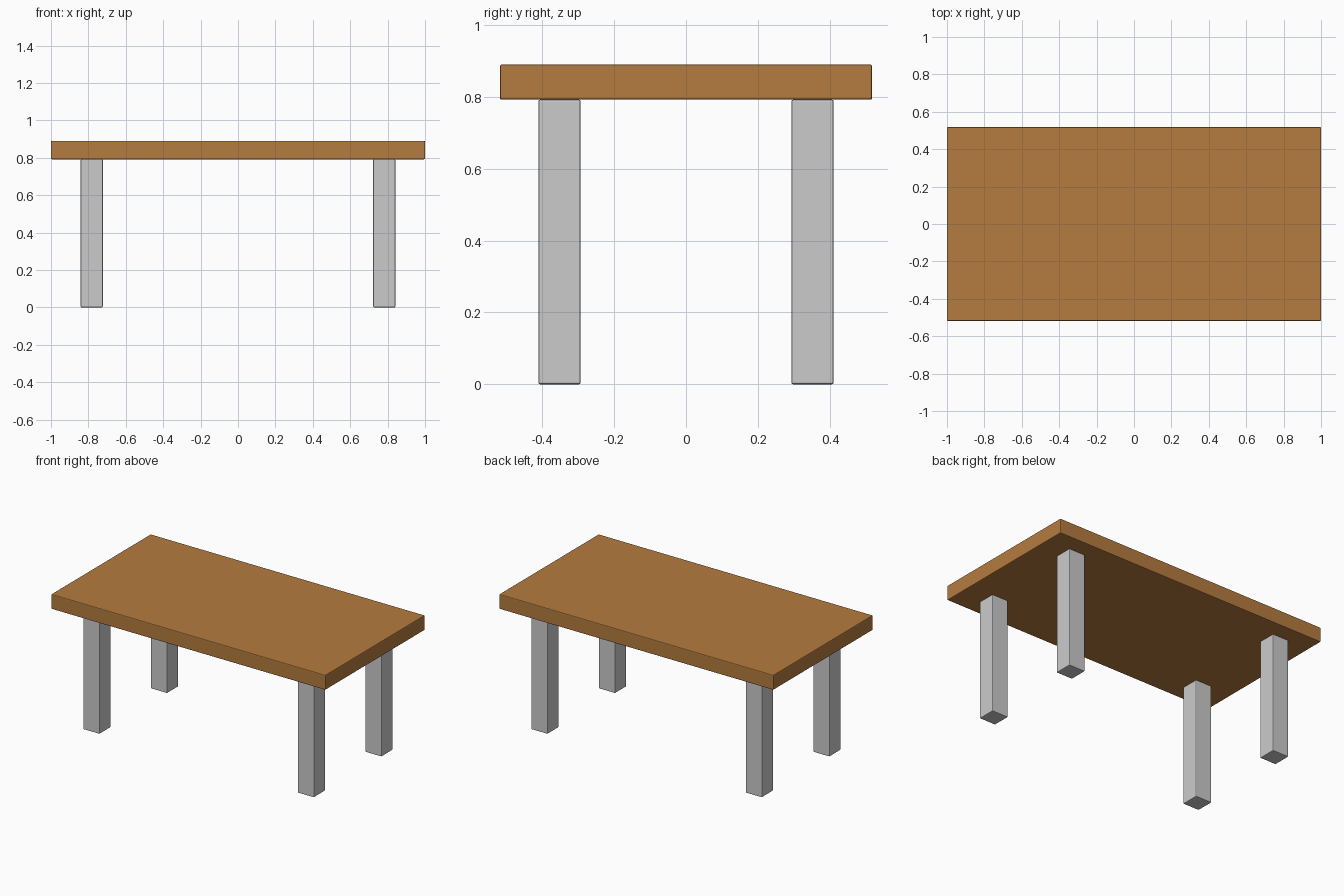
import bpy

if "Cube" in bpy.data.objects:
    bpy.data.objects.remove(bpy.data.objects["Cube"])


def box(name, center, size, bevel=0.005):
    """Box with slightly softened edges."""
    bpy.ops.mesh.primitive_cube_add(size=1, location=center)
    ob = bpy.context.object
    ob.name = name
    ob.scale = size
    bpy.ops.object.transform_apply(location=False, rotation=False, scale=True)
    mod = ob.modifiers.new("soft_edges", "BEVEL")
    mod.width = bevel
    mod.segments = 2
    return ob


TOP_Z, UNDER_Z = 0.89, 0.792
LEG = 0.118
LEG_X, LEG_Y = 0.782, 0.352

# Wooden tabletop
wood = bpy.data.materials.new("wood")
wood.diffuse_color = (0.46, 0.2, 0.05, 1)
wood.use_nodes = True
wood.node_tree.nodes["Principled BSDF"].inputs["Base Color"].default_value = wood.diffuse_color
top = box("tabletop", (0, 0, (TOP_Z + UNDER_Z) / 2), (2, 1.036, TOP_Z - UNDER_Z))
top.data.materials.append(wood)

# Four square legs
for y_name, sy in (("front", -1), ("back", 1)):
    for x_name, sx in (("left", -1), ("right", 1)):
        box(f"{y_name}_{x_name}_leg", (sx * LEG_X, sy * LEG_Y, UNDER_Z / 2),
            (LEG, LEG, UNDER_Z))
